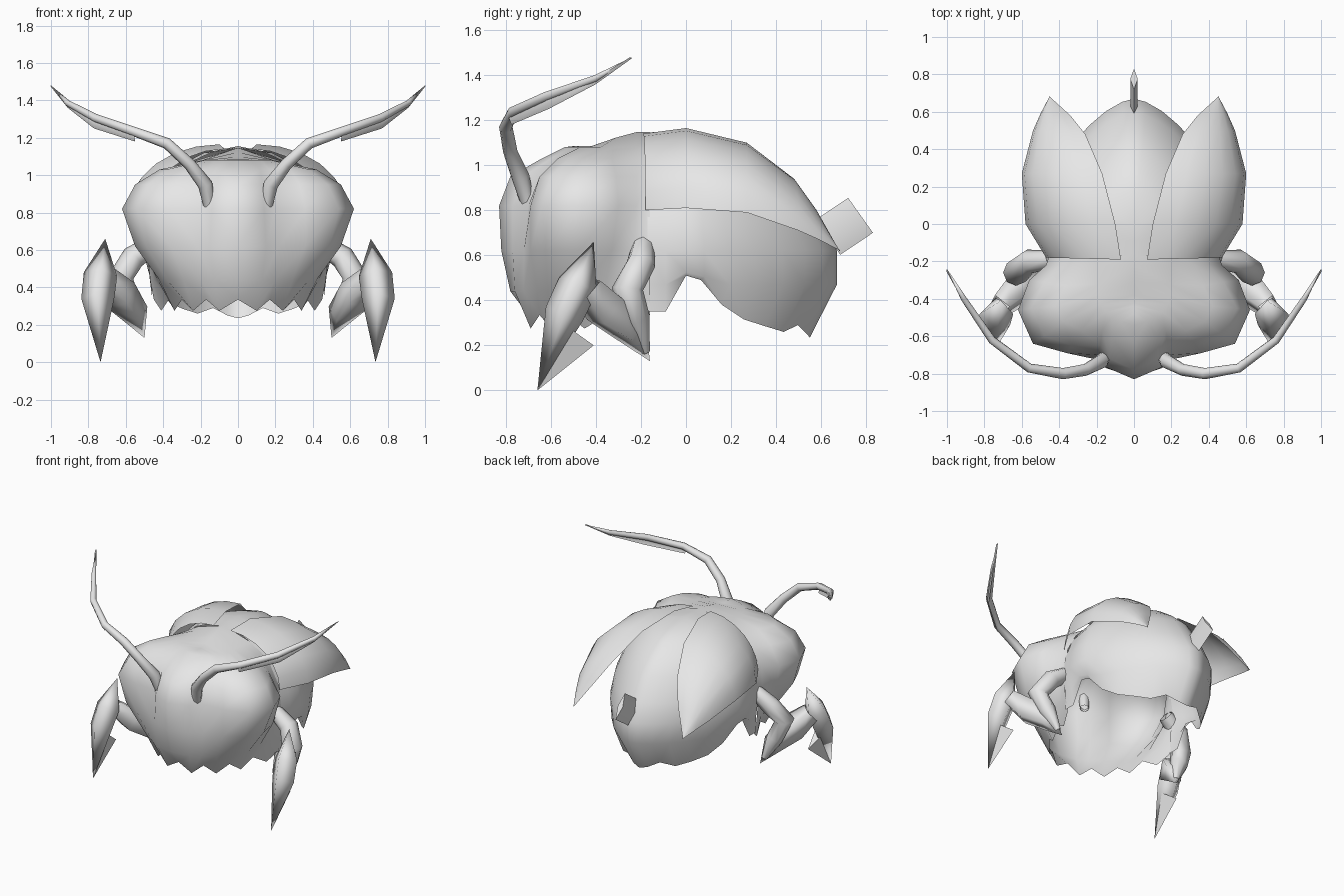
import bpy, bmesh, math
from mathutils import Vector

if "Cube" in bpy.data.objects:
    bpy.data.objects.remove(bpy.data.objects["Cube"])

grey = bpy.data.materials.new("plain_grey")
grey.diffuse_color = (0.8, 0.8, 0.8, 1)
grey.use_nodes = True
grey.node_tree.nodes["Principled BSDF"].inputs["Base Color"].default_value = grey.diffuse_color


def build(name, verts, faces, mirror=True, angle=60):
    """Half a part, mirrored across x = 0."""
    me = bpy.data.meshes.new(name)
    me.from_pydata([tuple(v) for v in verts], [], faces)
    bm = bmesh.new()
    bm.from_mesh(me)
    bmesh.ops.remove_doubles(bm, verts=bm.verts, dist=0.0005)
    bmesh.ops.recalc_face_normals(bm, faces=bm.faces)
    bm.to_mesh(me)
    bm.free()
    me.materials.append(grey)
    ob = bpy.data.objects.new(name, me)
    bpy.context.collection.objects.link(ob)
    bpy.ops.object.select_all(action='DESELECT')
    ob.select_set(True)
    bpy.context.view_layer.objects.active = ob
    bpy.ops.object.shade_smooth_by_angle(angle=math.radians(angle))
    if mirror:
        mod = ob.modifiers.new("mirror", 'MIRROR')
        mod.use_clip = True
    return ob


def sheet(name, rows, angle=60):
    """Surface through equally long rows of points."""
    n = len(rows[0])
    faces = [(r * n + i, r * n + i + 1, (r + 1) * n + i + 1, (r + 1) * n + i)
             for r in range(len(rows) - 1) for i in range(n - 1)]
    return build(name, [p for row in rows for p in row], faces, angle=angle)


def tube(name, path, sides=8, angle=90):
    """Tapered limb; path holds (x, y, z, radius)."""
    pts = [Vector(p[:3]) for p in path]
    verts, faces = [], []
    for k, p in enumerate(pts):
        d = (pts[min(k + 1, len(pts) - 1)] - pts[max(k - 1, 0)]).normalized()
        u = d.cross(Vector((0, 1, 0))).normalized()
        w = d.cross(u)
        for i in range(sides):
            a = 2 * math.pi * i / sides
            verts.append(p + (u * math.cos(a) + w * math.sin(a)) * path[k][3])
    for k in range(len(pts) - 1):
        for i in range(sides):
            j = (i + 1) % sides
            faces.append((k * sides + i, k * sides + j,
                          (k + 1) * sides + j, (k + 1) * sides + i))
    return build(name, verts, faces, angle=angle)


# Head: half outlines at rising heights, from face ridge round the eye to the neck
head = [
    (0.31, [(0, -.70), (.1, -.69), (.17, -.65), (.24, -.60), (.30, -.53), (.34, -.45), (.37, -.35), (.41, -.25), (.45, -.16)]),
    (0.44, [(0, -.78), (.13, -.76), (.2, -.72), (.29, -.66), (.38, -.58), (.42, -.48), (.43, -.36), (.45, -.24), (.47, -.16)]),
    (0.62, [(0, -.82), (.15, -.77), (.22, -.72), (.36, -.69), (.49, -.62), (.55, -.48), (.52, -.33), (.47, -.23), (.485, -.16)]),
    (0.82, [(0, -.83), (.14, -.77), (.2, -.70), (.36, -.69), (.54, -.64), (.62, -.46), (.56, -.3), (.47, -.22), (.45, -.16)]),
    (0.95, [(0, -.78), (.13, -.72), (.18, -.65), (.33, -.65), (.48, -.6), (.55, -.45), (.48, -.31), (.40, -.22), (.38, -.16)]),
    (1.03, [(0, -.64), (.12, -.6), (.17, -.57), (.28, -.57), (.38, -.52), (.42, -.44), (.37, -.33), (.32, -.22), (.30, -.16)]),
    (1.08, [(0, -.54), (.07, -.52), (.12, -.5), (.15, -.47), (.18, -.43), (.19, -.38), (.19, -.32), (.2, -.22), (.22, -.16)]),
]
rows = []
for k, (z, outline) in enumerate(head):
    rows.append([(x, y, z + (0 if k else (.025 if i % 2 == 0 else -.035)))
                 for i, (x, y) in enumerate(outline)])
# Crown line climbing back to the shoulders
rows.append([(0, y, 1.085 + .062 * min(1, max(0, (y + .42) / .18)))
             for y in (-.50, -.48, -.46, -.44, -.42, -.38, -.31, -.22, -.16)])
sheet("head", rows)

# Abdomen: rings of falling height, open below, pointed at the rear
rim = (.35, .35, .51, .49, .38, .315, .285, .26, .29, .25, .235)


def arch(z, half_width, rise):
    return half_width * math.sqrt(max(0, 1 - ((z - .62) / rise) ** 2))


def ring(z, back, width, neck):
    pts = [(neck, -.17), ((neck + width) / 2, -.09)]
    for i in range(9):
        t = i * math.pi / 16
        pts.append((width * max(0, math.cos(t)) ** 1.29 if i < 8 else 0,
                    back * math.sin(t) ** 1.29))
    return [(x, y, max(z, low + .015)) for (x, y), low in zip(pts, rim)]


rows = [[(0, -.17, 1.145), (0, -.09, 1.15)] + [(0, 0, 1.155)] * 9]
for z, back in [(1.12, .18), (1.08, .29), (1.0, .40), (.91, .5), (.75, .60), (.62, .67), (.47, .67)]:
    rows.append(ring(z, back, arch(z, .51, .535), arch(z, .48, .525)))
rows.append([(x, y, low) for (x, y, z), low in zip(ring(0, .55, .46, .46), rim)])
sheet("abdomen", rows)

# Wing cases: arched between an inner and an outer edge
inner = [(.07, -.19, 1.14), (.10, 0, 1.165), (.17, .27, 1.10), (.26, .48, .94), (.34, .58, .80), (.45, .68, .62)]
outer = [(.47, -.18, .80), (.58, 0, .81), (.60, .27, .79), (.54, .50, .71), (.50, .59, .67), (.45, .685, .62)]
rows = []
for a, b in zip(inner, outer):
    row = []
    for i in range(7):
        t = i * math.pi / 12
        s, c = math.sin(t), math.cos(t)
        row.append((a[0] + (b[0] - a[0]) * s, a[1] + (b[1] - a[1]) * s, b[2] + (a[2] - b[2]) * c))
    rows.append(row)
sheet("wing_case", rows)

# Antennae: curved stalk with a hanging blade
tube("antenna_stalk", [(.15, -.70, .82, .03), (.175, -.735, .95, .04), (.26, -.78, 1.06, .032),
                       (.38, -.80, 1.17, .03), (.56, -.77, 1.235, .025), (.76, -.62, 1.305, .022),
                       (.91, -.40, 1.385, .016), (1, -.24, 1.48, 0)])
blade = []
for x, y, low, high in [(.55, -.775, 1.18, 1.24), (.77, -.61, 1.25, 1.31),
                        (.91, -.40, 1.36, 1.39), (1, -.24, 1.475, 1.48)]:
    blade.append([(x, y, low), (x + .004, y - .012, (low + high) / 2), (x, y, high)])
sheet("antenna_blade", blade)

# Front legs: hip, shin and pointed claw
tube("leg_hip", [(.44, -.19, .64, .05), (.56, -.2, .56, .065), (.63, -.26, .45, .07),
                 (.58, -.22, .32, .06), (.52, -.18, .17, .02)])
tube("leg_shin", [(.50, -.16, .13, .0), (.55, -.24, .26, .075), (.63, -.36, .36, .10),
                  (.72, -.44, .46, .07)], sides=4)
tube("leg_claw", [(.71, -.41, .66, 0), (.735, -.48, .47, .09), (.75, -.54, .34, .088),
                  (.735, -.66, 0, 0)], sides=4, angle=110)
build("claw_spur", [(.735, -.66, 0), (.78, -.55, .3), (.69, -.55, .3), (.72, -.41, .2)],
      [(0, 1, 2), (0, 1, 3), (0, 2, 3), (1, 2, 3)])

# Tail: thin lozenge prism, tilted upwards
axis = [(.63, .68), (.775, .7775)]
across = (-.055, .0775)
verts = []
for y, z in axis:
    verts += [(0, y + across[0], z + across[1]), (.02, y, z),
              (0, y - across[0], z - across[1]), (-.02, y, z)]
build("tail", verts, [(i, (i + 1) % 4, (i + 1) % 4 + 4, i + 4) for i in range(4)]
      + [(0, 1, 2, 3), (4, 5, 6, 7)], mirror=False)
